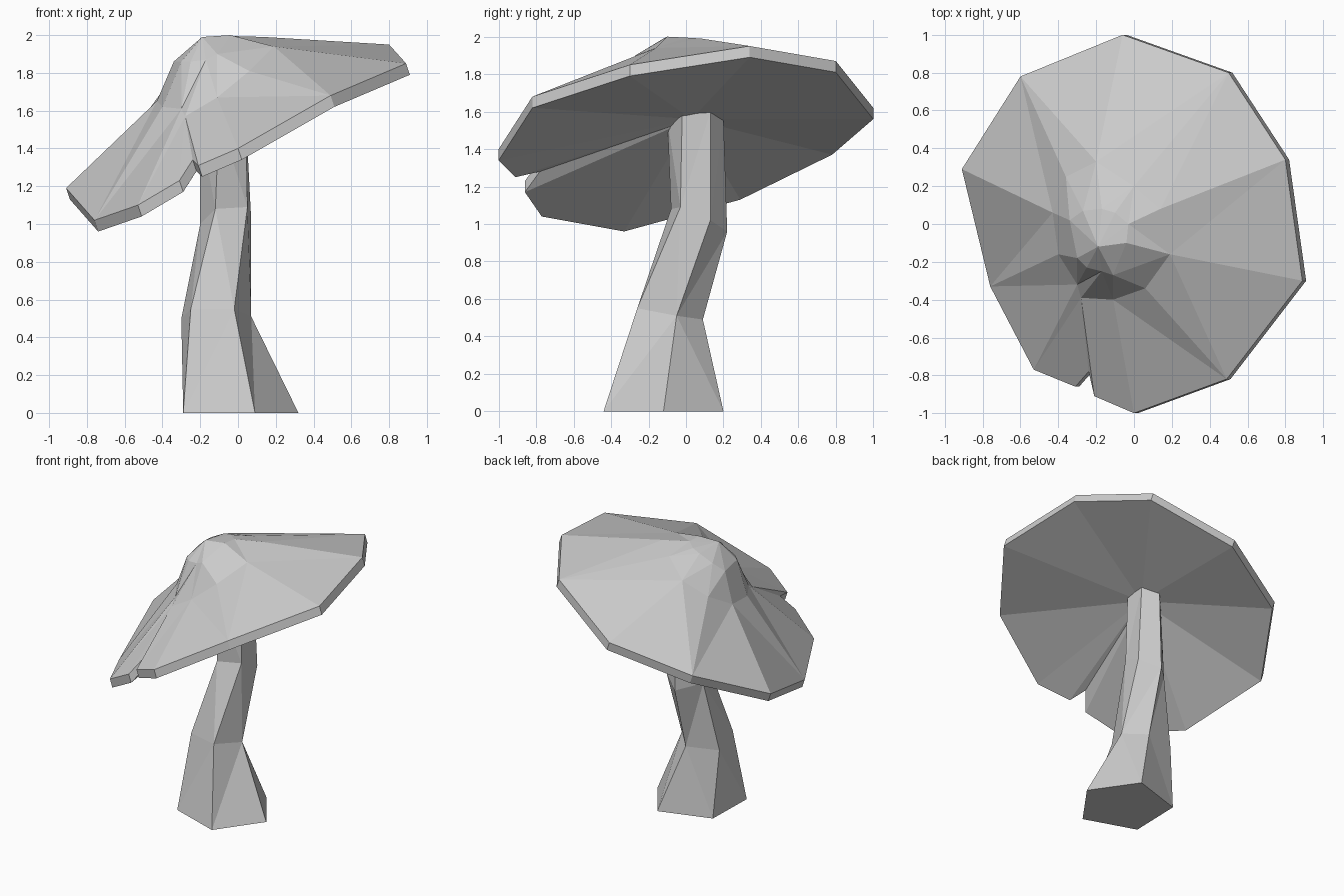
import bpy
import bmesh
from mathutils import Vector

cube = bpy.data.objects.get("Cube")
if cube:
    bpy.data.objects.remove(cube)


def make_material(name, colour):
    mat = bpy.data.materials.new(name)
    mat.use_nodes = True
    mat.diffuse_color = colour
    mat.node_tree.nodes["Principled BSDF"].inputs["Base Color"].default_value = colour
    return mat


def loft(name, rings, material, first_tip=None, last_tip=None):
    """Skin closed rings of equal length; close each end with a fan or a flat face."""
    bm = bmesh.new()
    rows = [[bm.verts.new(point) for point in ring] for ring in rings]
    count = len(rows[0])
    for lower, upper in zip(rows, rows[1:]):
        for i in range(count):
            j = (i + 1) % count
            bm.faces.new((lower[i], lower[j], upper[j], upper[i]))
    for row, tip in ((rows[0], first_tip), (rows[-1], last_tip)):
        if tip is None:
            bm.faces.new(row)
            continue
        centre = bm.verts.new(tip)
        for i in range(count):
            bm.faces.new((row[i], row[(i + 1) % count], centre))
    # Merge the shared points where the split in the cap closes
    bmesh.ops.remove_doubles(bm, verts=bm.verts, dist=0.0005)
    bmesh.ops.triangulate(bm, faces=[f for f in bm.faces if len(f.verts) == 4])
    bmesh.ops.recalc_face_normals(bm, faces=bm.faces)
    mesh = bpy.data.meshes.new(name)
    bm.to_mesh(mesh)
    bm.free()
    mesh.materials.append(material)
    obj = bpy.data.objects.new(name, mesh)
    bpy.context.collection.objects.link(obj)
    return obj


grey = make_material("plain grey", (0.6, 0.6, 0.6, 1.0))

# Cap: ten-sided tilted rim, with three extra points forming the split
rim = [
    (-.06, 1, 1.62), (.5, .8, 1.87), (.8, .34, 1.95), (.89, -.3, 1.85),
    (.49, -.82, 1.68), (0, -1, 1.4),
    (-.21, -.91, 1.31), (-.24, -.78, 1.34), (-.31, -.86, 1.23),
    (-.53, -.77, 1.1), (-.76, -.33, 1.02), (-.91, .29, 1.19), (-.6, .78, 1.43),
]
split_end = (-.28, -.39, 1.57)
shoulder = [
    (-.2, .33, 1.87), (0, .2, 1.95), (.14, .08, 1.99), (.19, -.16, 1.94),
    (.06, -.34, 1.81), (-.11, -.4, 1.67),
    split_end, split_end, split_end,
    (-.3, -.32, 1.61), (-.4, -.16, 1.62), (-.43, .06, 1.65), (-.36, .25, 1.76),
]
crown_front = (-.17, -.25, 1.87)
crown = [
    (-.17, .08, 1.97), (-.1, .06, 1.985), (-.03, 0, 1.995), (-.04, -.1, 2),
    (-.11, -.27, 1.9), crown_front,
    crown_front, crown_front, crown_front,
    (-.25, -.23, 1.86), (-.3, -.18, 1.86), (-.34, .02, 1.86), (-.27, .07, 1.92),
]
thickness = Vector((.02, 0, -.06))
rim_below = [Vector(point) + thickness for point in rim]
loft("mushroom_cap", [rim_below, rim, shoulder, crown], grey,
     first_tip=(-.04, .03, 1.56), last_tip=(-.19, -.12, 1.99))

# Stem: bent five-sided column, wide at the foot
stem = [
    [(.32, -.12, 0), (.1, .2, 0), (-.28, .08, 0), (-.29, -.31, 0), (.09, -.44, 0)],
    [(.07, -.05, .51), (-.06, .09, .49), (-.3, .03, .5), (-.25, -.2, .55), (-.02, -.26, .55)],
    [(.07, .13, 1.02), (-.06, .22, .96), (-.2, .08, 1), (-.12, -.08, 1.08), (.05, -.03, 1.09)],
    [(.04, .13, 1.6), (-.06, .2, 1.57), (-.2, .05, 1.52), (-.1, -.1, 1.56), (.04, -.02, 1.61)],
]
loft("mushroom_stem", stem, grey)
